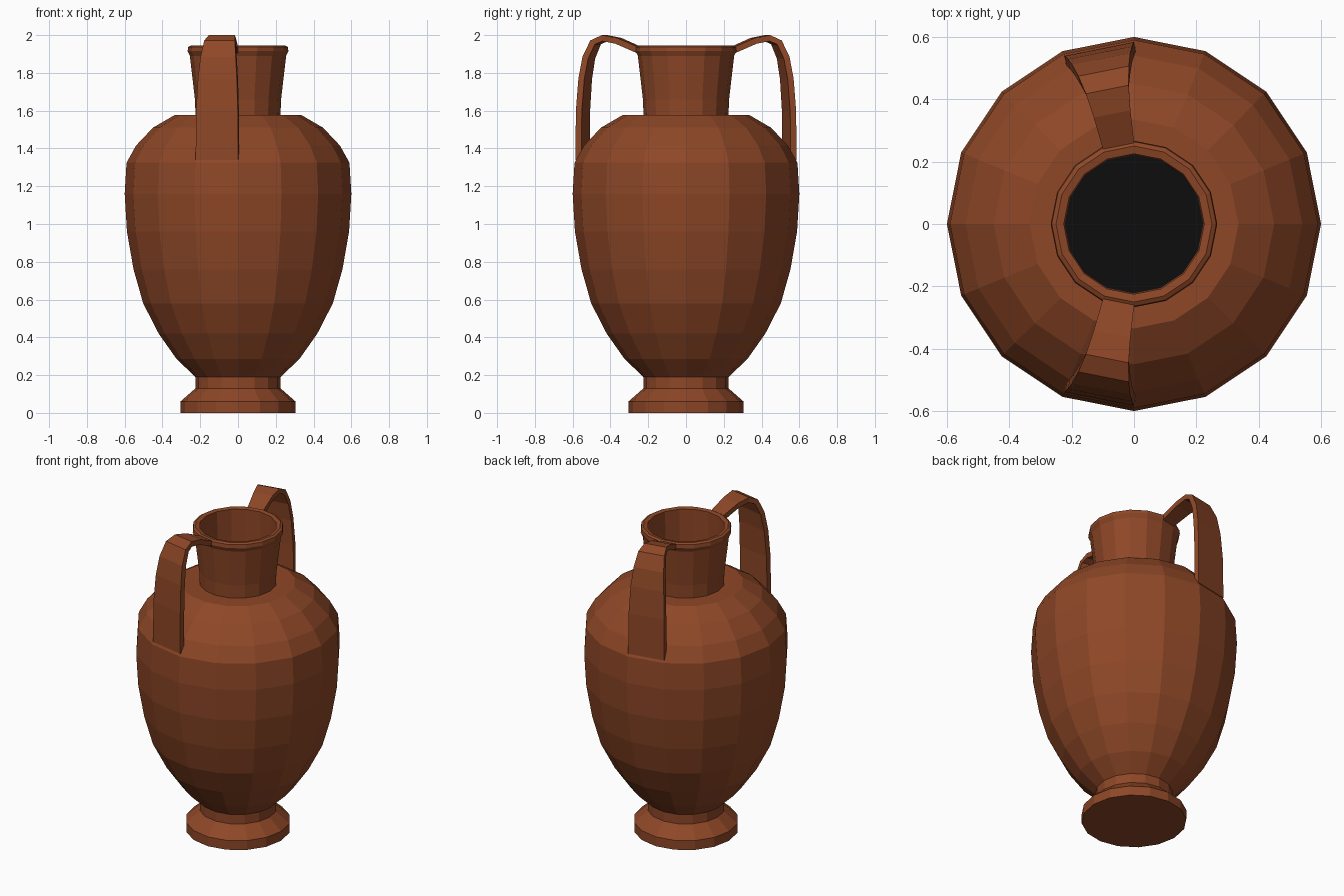
import bpy, bmesh, math
from mathutils import Vector

cube = bpy.data.objects.get("Cube")
if cube:
    bpy.data.objects.remove(cube, do_unlink=True)

SIDES = 16


def material(name, colour):
    mat = bpy.data.materials.new(name)
    mat.use_nodes = True
    mat.diffuse_color = colour
    mat.node_tree.nodes["Principled BSDF"].inputs["Base Color"].default_value = colour
    return mat


clay = material("terracotta", (0.27, 0.063, 0.02, 1))
dark = material("dark interior", (0.004, 0.004, 0.004, 1))


def add_object(name, bm, mat):
    mesh = bpy.data.meshes.new(name)
    bm.to_mesh(mesh)
    bm.free()
    mesh.materials.append(mat)
    obj = bpy.data.objects.new(name, mesh)
    bpy.context.collection.objects.link(obj)
    return obj


def lathe(name, profile, mat, cap_start=False):
    """Revolve (radius, height) points listed from bottom to top, outside first."""
    bm = bmesh.new()
    rings = []
    for r, z in profile:
        angles = [math.tau * i / SIDES for i in range(SIDES)]
        rings.append([bm.verts.new((r * math.cos(a), r * math.sin(a), z)) for a in angles])
    for low, high in zip(rings, rings[1:]):
        for i in range(SIDES):
            j = (i + 1) % SIDES
            bm.faces.new((low[i], low[j], high[j], high[i]))
    if cap_start:
        bm.faces.new(rings[0][::-1])
    return add_object(name, bm, mat)


# Foot, closed underneath
lathe("foot", [(0.305, 0), (0.305, 0.06), (0.225, 0.13), (0.225, 0.19)], clay, True)

# Rounded belly and shoulder
lathe("body", [(0.225, 0.19), (0.325, 0.285), (0.42, 0.42), (0.502, 0.58),
               (0.553, 0.76), (0.588, 0.96), (0.6, 1.16), (0.59, 1.325),
               (0.54, 1.415), (0.45, 1.51), (0.335, 1.577), (0.225, 1.577)], clay)

# Flared neck, rim and inner wall
lathe("neck", [(0.225, 1.577), (0.228, 1.66), (0.255, 1.89), (0.267, 1.915),
               (0.264, 1.937), (0.25, 1.945), (0.225, 1.94), (0.222, 1.6)], clay)

# Dark floor seen through the mouth
bm = bmesh.new()
bmesh.ops.create_circle(bm, cap_ends=True, segments=SIDES, radius=0.224)
for v in bm.verts:
    v.co.z += 1.6
opening = add_object("mouth_floor", bm, dark)

# Strap handles: (radius, height, width) along the outer surface, rim to shoulder
STRAP = [(0.245, 1.935, 0.1), (0.36, 1.985, 0.12), (0.44, 2.0, 0.14),
         (0.5, 1.972, 0.165), (0.54, 1.885, 0.19), (0.56, 1.77, 0.21),
         (0.572, 1.6, 0.225), (0.574, 1.34, 0.229)]
THICKNESS = 0.032


def handle(name, side):
    turn = math.pi / SIDES
    out = Vector((-math.sin(turn), side * math.cos(turn), 0))
    across = Vector((math.cos(turn), side * math.sin(turn), 0))
    bm = bmesh.new()
    rings = []
    for k, (r, z, width) in enumerate(STRAP):
        before, after = STRAP[max(k - 1, 0)], STRAP[min(k + 1, len(STRAP) - 1)]
        along = Vector((after[0] - before[0], after[1] - before[1])).normalized()
        inner = (r + along.y * THICKNESS, z - along.x * THICKNESS)
        ring = []
        for (pr, pz), sign in (((r, z), -1), ((r, z), 1), (inner, 1), (inner, -1)):
            ring.append(bm.verts.new(out * pr + across * (sign * width / 2) + Vector((0, 0, pz))))
        rings.append(ring)
    for a, b in zip(rings, rings[1:]):
        for i in range(4):
            j = (i + 1) % 4
            bm.faces.new((a[i], a[j], b[j], b[i]))
    bm.faces.new(rings[0])
    bm.faces.new(rings[-1])
    bmesh.ops.recalc_face_normals(bm, faces=bm.faces)
    return add_object(name, bm, clay)


handle("front_handle", -1)
handle("back_handle", 1)
